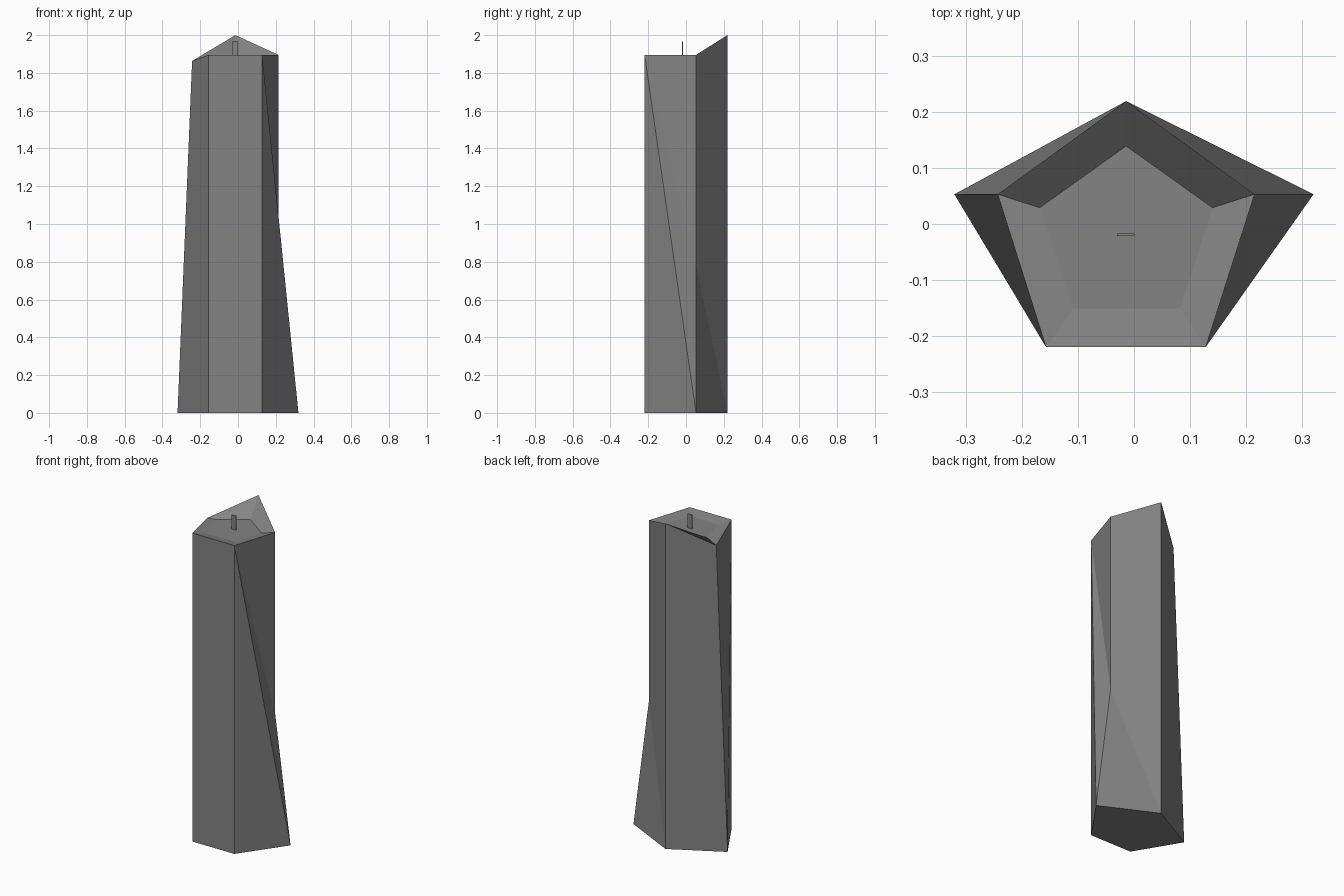
import bpy
import bmesh

if "Cube" in bpy.data.objects:
    bpy.data.objects.remove(bpy.data.objects["Cube"])

wax = bpy.data.materials.new("grey wax")
wax.diffuse_color = (0.23, 0.23, 0.23, 1)
wax.use_nodes = True
wax.node_tree.nodes["Principled BSDF"].inputs["Base Color"].default_value = wax.diffuse_color


def finish(name, bm):
    bmesh.ops.recalc_face_normals(bm, faces=bm.faces[:])
    mesh = bpy.data.meshes.new(name)
    bm.to_mesh(mesh)
    bm.free()
    mesh.materials.append(wax)
    obj = bpy.data.objects.new(name, mesh)
    bpy.context.collection.objects.link(obj)
    return obj


# Candle body: irregular five-sided column with a shallow sunken top
# ring order: front left, front right, right, back, left
base = [(-.157, -.219, 0), (.128, -.219, 0), (.32, .053, 0), (-.014, .219, 0), (-.32, .053, 0)]
rim = [(-.157, -.219, 1.895), (.128, -.219, 1.895), (.215, .053, 1.895),
       (-.014, .219, 2.0), (-.243, .053, 1.863)]
pool = [(-.108, -.151, 1.88), (.082, -.151, 1.88), (.14, .029, 1.88),
        (-.014, .139, 1.88), (-.168, .029, 1.88)]

bm = bmesh.new()
b, r, p = ([bm.verts.new(co) for co in ring] for ring in (base, rim, pool))
bm.faces.new(b[::-1])
bm.faces.new(p)
for i in range(5):
    j = (i + 1) % 5
    bm.faces.new((r[i], r[j], p[j], p[i]))      # sloping lip
    if i not in (1, 2):
        bm.faces.new((b[i], b[j], r[j], r[i]))  # plain sides

# Right corner is dented: it drops straight, then flares out to the base
dent = bm.verts.new((.215, .053, .785))
for face in ((b[1], b[2], r[1]), (r[1], b[2], dent), (r[1], dent, r[2]),
             (b[2], b[3], dent), (dent, b[3], r[3], r[2])):
    bm.faces.new(face)
finish("candle_body", bm)

# Wick: thin flat strip standing in the pool
bm = bmesh.new()
bmesh.ops.create_cube(bm, size=1)
bmesh.ops.scale(bm, vec=(.031, .004, .09), verts=bm.verts[:])
bmesh.ops.translate(bm, vec=(-.015, -.019, 1.922), verts=bm.verts[:])
finish("wick", bm)
